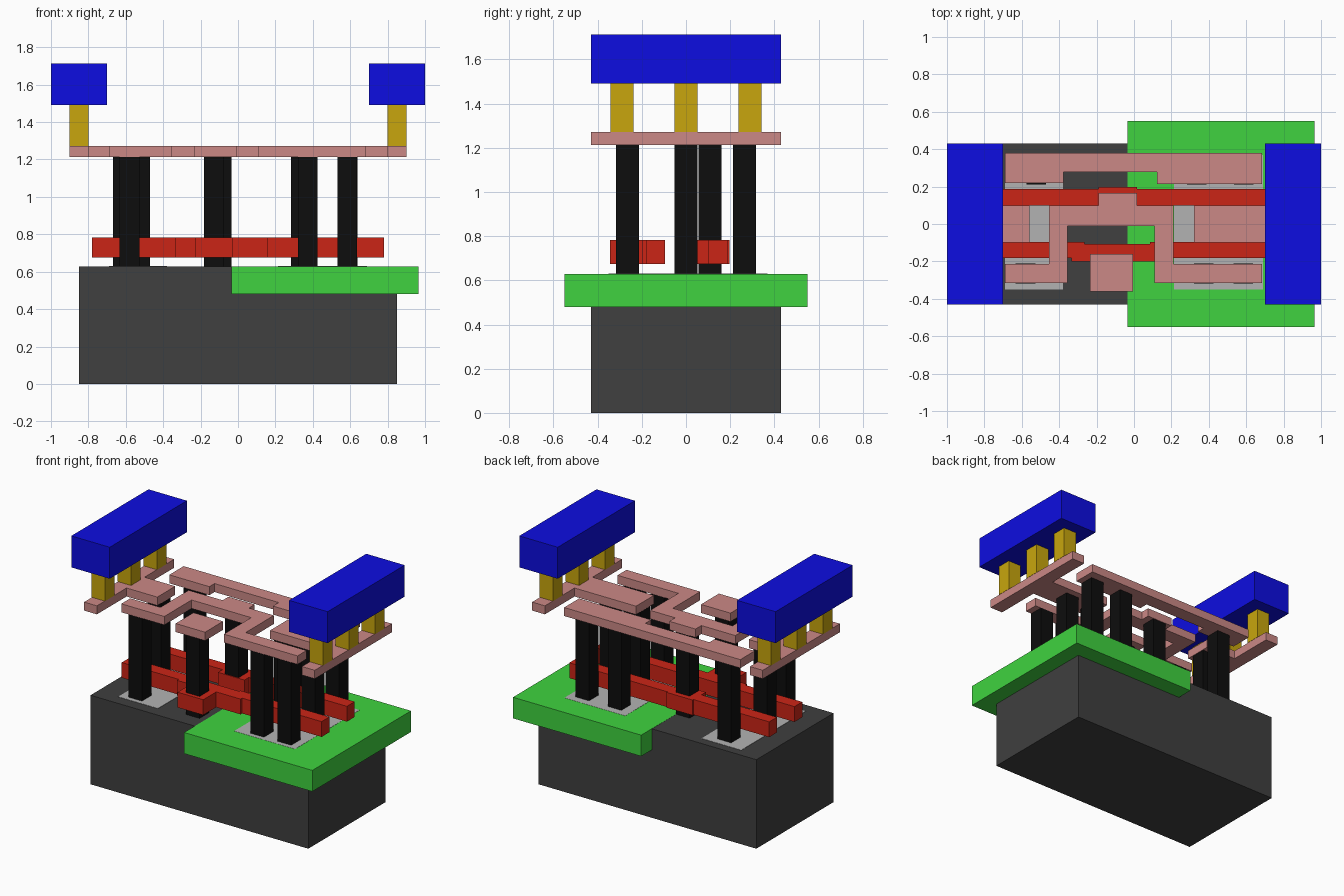
import bpy, bmesh


def material(name, rgb):
    m = bpy.data.materials.new(name)
    m.diffuse_color = (*rgb, 1)
    return m


SUBSTRATE = material("dark_grey", (0.05, 0.05, 0.05))
WELL = material("green", (0.05, 0.65, 0.05))
DIFFUSION = material("light_grey", (0.45, 0.45, 0.45))
GATE = material("red", (0.6, 0.018, 0.008))
CONTACT = material("black", (0.004, 0.004, 0.004))
LOCAL = material("pink", (0.6, 0.25, 0.24))
VIA = material("gold", (0.58, 0.38, 0.004))
RAIL = material("blue", (0.004, 0.004, 0.75))


def prism(name, outline, z0, z1, mat):
    """Extrude a flat outline from z0 up to z1."""
    bm = bmesh.new()
    face = bm.faces.new([bm.verts.new((x, y, z0)) for x, y in outline])
    ext = bmesh.ops.extrude_face_region(bm, geom=[face])
    for v in ext["geom"]:
        if isinstance(v, bmesh.types.BMVert):
            v.co.z = z1
    bmesh.ops.recalc_face_normals(bm, faces=bm.faces)
    me = bpy.data.meshes.new(name)
    bm.to_mesh(me)
    bm.free()
    me.materials.append(mat)
    ob = bpy.data.objects.new(name, me)
    bpy.context.collection.objects.link(ob)
    return ob


def box(name, x0, x1, y0, y1, z0, z1, mat):
    return prism(name, [(x0, y0), (x1, y0), (x1, y1), (x0, y1)], z0, z1, mat)


# Substrate, well and the two diffusion areas flush with its top
TOP = 0.628
box("substrate", -0.85, 0.85, -0.43, 0.43, 0, TOP, SUBSTRATE)
box("well", -0.035, 0.965, -0.55, 0.55, 0.48, TOP + 0.001, WELL)
box("diffusion_left", -0.69, -0.38, -0.35, 0.37, 0.56, TOP + 0.002, DIFFUSION)
box("diffusion_right", 0.215, 0.69, -0.35, 0.37, 0.56, TOP + 0.002, DIFFUSION)

# Gate strips, each with a landing pad
G0, G1 = 0.675, 0.783
prism("gate_back", [
    (-0.78, 0.10), (-0.19, 0.10), (-0.19, 0.05), (0.015, 0.05), (0.015, 0.10),
    (0.78, 0.10), (0.78, 0.187), (0.015, 0.187), (0.015, 0.197),
    (-0.19, 0.197), (-0.19, 0.187), (-0.78, 0.187)], G0, G1, GATE)
prism("gate_front", [
    (-0.78, -0.182), (-0.335, -0.182), (-0.335, -0.20), (-0.23, -0.20),
    (-0.23, -0.345), (-0.03, -0.345), (-0.03, -0.20), (0.16, -0.20),
    (0.16, -0.182), (0.78, -0.182), (0.78, -0.095), (0.085, -0.095),
    (0.085, -0.108), (-0.265, -0.108), (-0.265, -0.095), (-0.78, -0.095)],
    G0, G1, GATE)

# Contact pillars
L0, L1 = 1.212, 1.272
C = 0.0525
pillars = [(-0.58, -0.265), (-0.617, 0), (-0.522, 0.265),
           (-0.13, -0.265), (-0.088, 0.108),
           (0.372, -0.265), (0.585, -0.265), (0.372, 0), (0.585, 0),
           (0.335, 0.265), (0.587, 0.265)]
for i, (x, y) in enumerate(pillars):
    box(f"contact_{i + 1}", x - C, x + C, y - C, y + C, TOP, L0, CONTACT)

# Local wiring: supply bars with stubs, linking track, output track, input pad
prism("supply_left", [
    (-0.90, -0.43), (-0.80, -0.43), (-0.80, -0.10), (-0.56, -0.10),
    (-0.56, 0.10), (-0.80, 0.10), (-0.80, 0.43), (-0.90, 0.43)], L0, L1, LOCAL)
prism("supply_right", [
    (0.90, -0.43), (0.90, 0.43), (0.80, 0.43), (0.80, 0.10),
    (0.32, 0.10), (0.32, -0.10), (0.80, -0.10), (0.80, -0.43)], L0, L1, LOCAL)
prism("linking_track", [
    (-0.69, -0.315), (-0.355, -0.315), (-0.355, -0.01), (0.11, -0.01),
    (0.11, -0.315), (0.685, -0.315), (0.685, -0.215), (0.21, -0.215),
    (0.21, 0.10), (0.015, 0.10), (0.015, 0.165), (-0.19, 0.165),
    (-0.19, 0.10), (-0.455, 0.10), (-0.455, -0.215), (-0.69, -0.215)],
    L0, L1, LOCAL)
prism("output_track", [
    (-0.69, 0.22), (-0.378, 0.22), (-0.378, 0.278), (0.123, 0.278),
    (0.123, 0.213), (0.685, 0.213), (0.685, 0.38), (-0.69, 0.38)],
    L0, L1, LOCAL)
box("input_pad", -0.235, -0.005, -0.36, -0.16, L0, L1, LOCAL)

# Vias and power rails on both sides
for side, s in (("left", -1), ("right", 1)):
    for i, y in enumerate((-0.29, 0, 0.29)):
        box(f"via_{side}_{i + 1}", s * 0.85 - 0.052, s * 0.85 + 0.052,
            y - 0.0525, y + 0.0525, L1, 1.49, VIA)
    box(f"rail_{side}", s * 0.85 - 0.15, s * 0.85 + 0.15,
        -0.43, 0.43, 1.49, 1.712, RAIL)
